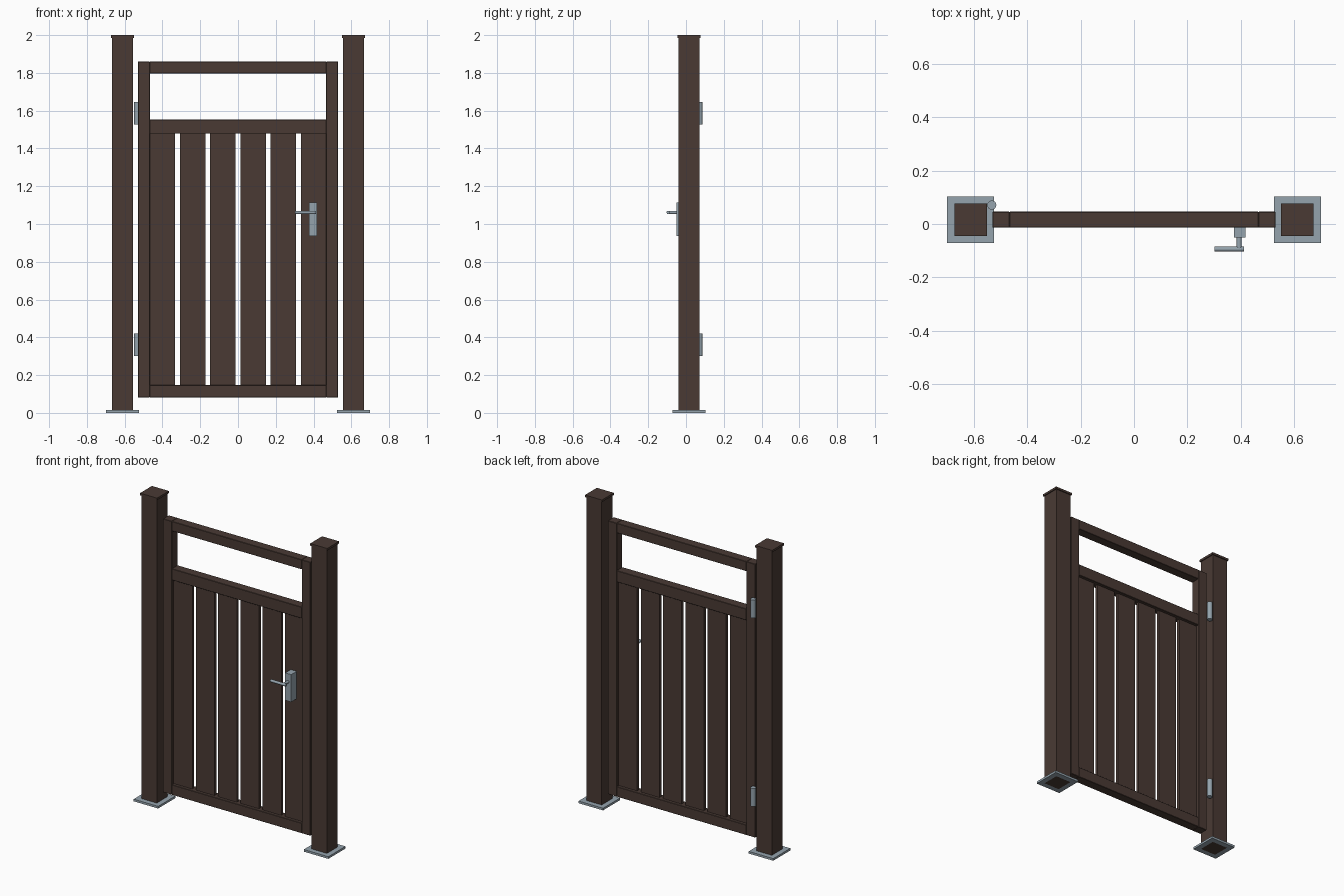
import bpy
from mathutils import Vector

if "Cube" in bpy.data.objects:
    bpy.data.objects.remove(bpy.data.objects["Cube"])


def material(name, rgb):
    m = bpy.data.materials.new(name)
    m.diffuse_color = (*rgb, 1.0)
    m.use_nodes = True
    m.node_tree.nodes["Principled BSDF"].inputs["Base Color"].default_value = m.diffuse_color
    return m


WOOD = material("dark brown", (0.067, 0.042, 0.034))
STEEL = material("steel grey", (0.30, 0.37, 0.42))
YC = 0.016  # middle plane of gate and posts


def box(name, x, y, z, mat, bevel=0.0):
    """Box from (min, max) ranges on each axis."""
    bpy.ops.mesh.primitive_cube_add(size=1)
    ob = bpy.context.object
    ob.name = name
    for v in ob.data.vertices:
        v.co = Vector([(a + b) / 2 + c * (b - a) for (a, b), c in zip((x, y, z), v.co)])
    ob.data.materials.append(mat)
    if bevel:
        b = ob.modifiers.new("soft_edge", 'BEVEL')
        b.width = bevel
        b.segments = 1
    return ob


def rod(name, start, end, r, mat, sides=20):
    """Cylinder between two points."""
    a, b = Vector(start), Vector(end)
    bpy.ops.mesh.primitive_cylinder_add(vertices=sides, radius=r, depth=(b - a).length,
                                        location=(a + b) / 2)
    ob = bpy.context.object
    ob.name = name
    ob.rotation_euler = (b - a).to_track_quat('Z', 'Y').to_euler()
    ob.data.materials.append(mat)
    bpy.ops.object.shade_smooth_by_angle()
    return ob


def around(c, half):
    return (c - half, c + half)


gate_y = around(YC, 0.03)

for side, s in (("left", -1), ("right", 1)):
    px = s * 0.612
    # post with flat cap
    box(side + "_post", around(px, 0.055), around(YC, 0.055), (0, 1.986), WOOD)
    box(side + "_post_cap", around(px, 0.061), around(YC, 0.061), (1.986, 2.0), WOOD)
    # base flange: four strips around the post foot
    for t in (-1, 1):
        box(side + "_base_plate_side", tuple(sorted((px + t * 0.055, px + t * 0.088))),
            around(YC, 0.088), (0, 0.014), STEEL)
        box(side + "_base_plate_end", around(px, 0.055),
            tuple(sorted((YC + t * 0.055, YC + t * 0.088))), (0, 0.014), STEEL)
    # gate stile
    box(side + "_stile", tuple(sorted((s * 0.467, s * 0.53))), gate_y, (0.082, 1.86), WOOD, 0.002)

# gate rails
for name, z in (("top", (1.797, 1.86)), ("middle", (1.478, 1.552)), ("bottom", (0.082, 0.148))):
    box(name + "_rail", (-0.467, 0.467), gate_y, z, WOOD, 0.002)

# vertical slats
for i in range(6):
    box("slat", around((i - 2.5) * 0.16, 0.067), around(YC, 0.01), (0.146, 1.48), WOOD)

# hinge barrels on the back
for z in (0.361, 1.586):
    rod("hinge", (-0.533, 0.071, z - 0.059), (-0.533, 0.071, z + 0.059), 0.017, STEEL)

# lock plate and lever handle on the front
box("lock_plate", (0.375, 0.418), (-0.051, YC - 0.01), (0.936, 1.114), STEEL)
rod("handle_neck", (0.394, -0.05, 1.061), (0.394, -0.094, 1.061), 0.009, STEEL)
rod("handle_lever", (0.302, -0.094, 1.061), (0.413, -0.094, 1.061), 0.009, STEEL)
